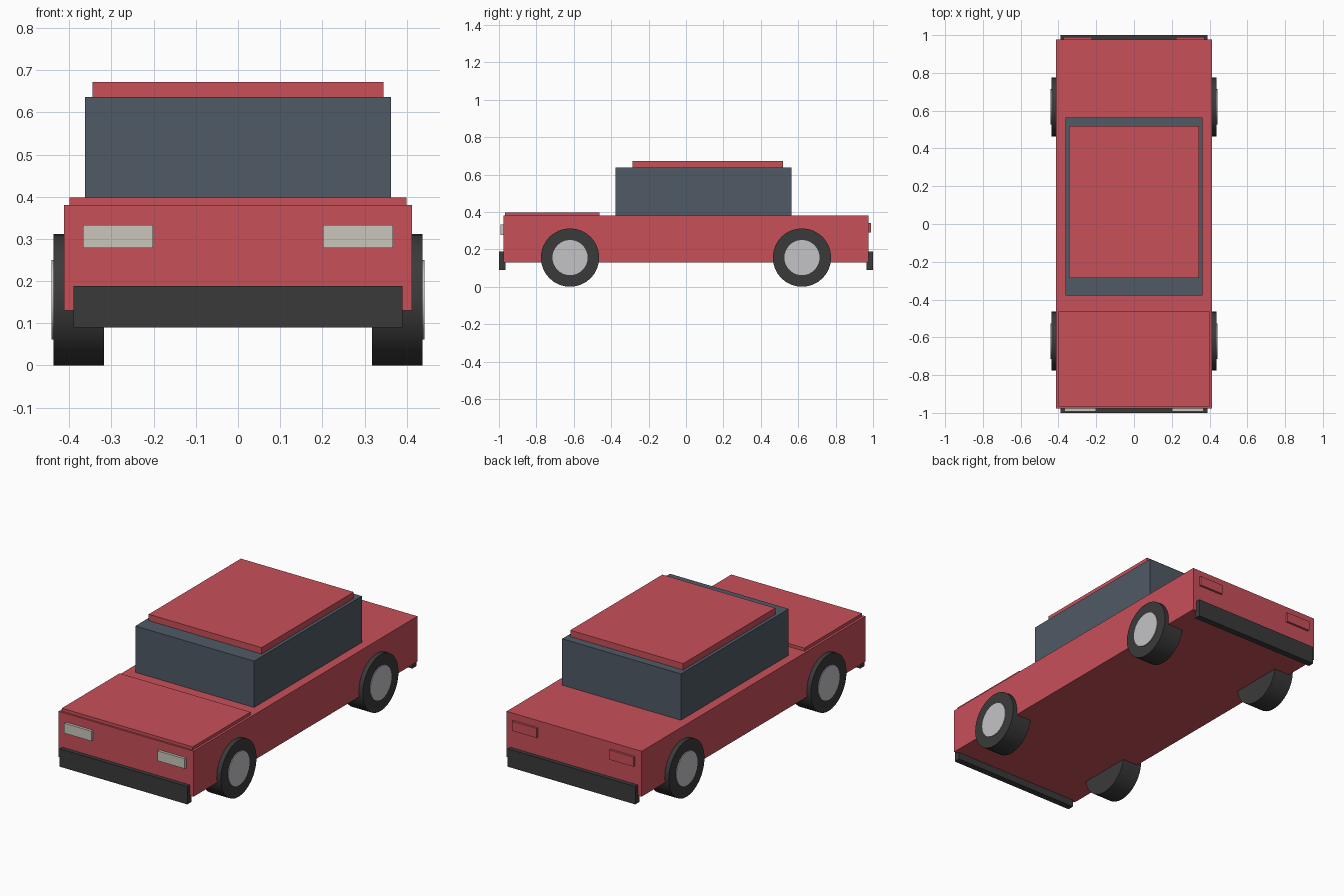
import bpy
import math

default = bpy.data.objects.get("Cube")
if default:
    bpy.data.objects.remove(default, do_unlink=True)


def material(name, color):
    mat = bpy.data.materials.new(name)
    mat.use_nodes = True
    mat.diffuse_color = (*color, 1)
    mat.node_tree.nodes["Principled BSDF"].inputs["Base Color"].default_value = (*color, 1)
    return mat


RED = material("red paint", (0.578, 0.08, 0.102))
GLASS = material("tinted glass", (0.08, 0.102, 0.133))
RUBBER = material("dark rubber", (0.042, 0.042, 0.042))
METAL = material("silver hub", (0.552, 0.546, 0.568))
LAMP = material("pale lamp", (0.578, 0.565, 0.497))


def box(name, mat, x, y, z):
    """Box from its (low, high) extents on each axis."""
    spans = (x, y, z)
    bpy.ops.mesh.primitive_cube_add(size=1, location=[(a + b) / 2 for a, b in spans])
    obj = bpy.context.object
    obj.name = name
    obj.scale = [b - a for a, b in spans]
    bpy.ops.object.transform_apply(location=False, rotation=False, scale=True)
    obj.data.materials.append(mat)
    return obj


def disc(name, mat, radius, x, y, z):
    """Cylinder lying along x between two x positions."""
    bpy.ops.mesh.primitive_cylinder_add(
        vertices=32, radius=radius, depth=abs(x[1] - x[0]),
        location=(sum(x) / 2, y, z), rotation=(0, math.pi / 2, 0))
    obj = bpy.context.object
    obj.name = name
    obj.data.materials.append(mat)
    bpy.ops.object.shade_smooth_by_angle(angle=math.radians(30))
    return obj


# Body, hood panel, cabin and roof
box("body", RED, (-0.413, 0.413), (-0.977, 0.977), (0.13, 0.381))
box("hood", RED, (-0.4, 0.4), (-0.967, -0.462), (0.375, 0.398))
box("cabin", GLASS, (-0.363, 0.363), (-0.378, 0.563), (0.375, 0.637))
box("roof", RED, (-0.345, 0.345), (-0.287, 0.518), (0.635, 0.672))

# Bumpers
for end, s in (("front", -1), ("rear", 1)):
    box(end + "_bumper", RUBBER, (-0.39, 0.39), sorted((s * 0.965, s)), (0.09, 0.189))

# Lights and wheels on both sides
WHEEL_R = 0.156
for side, s in (("left", 1), ("right", -1)):
    box(side + "_headlight", LAMP, sorted((s * 0.202, s * 0.368)),
        (-0.992, -0.97), (0.278, 0.333))
    box(side + "_taillight", RED, sorted((s * 0.222, s * 0.372)),
        (0.97, 0.989), (0.289, 0.342))
    for end, y in (("front", -0.62), ("rear", 0.62)):
        disc(f"{end}_{side}_tyre", RUBBER, WHEEL_R, (s * 0.318, s * 0.438), y, WHEEL_R)
        disc(f"{end}_{side}_hub", METAL, 0.094, (s * 0.42, s * 0.442), y, WHEEL_R)
